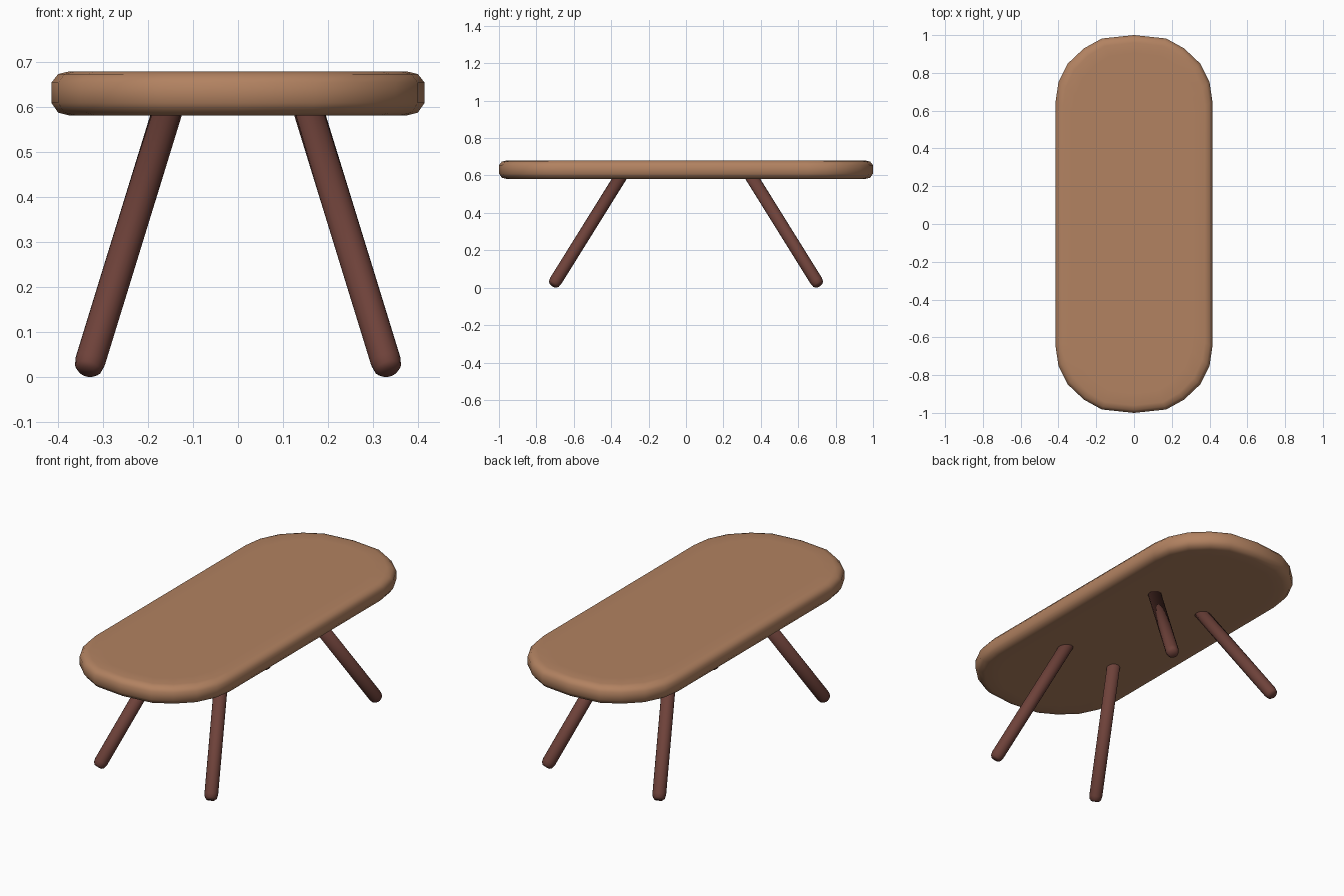
import bpy, bmesh, math
from mathutils import Vector

cube = bpy.data.objects.get("Cube")
if cube:
    bpy.data.objects.remove(cube)


def material(name, rgb):
    m = bpy.data.materials.new(name)
    m.use_nodes = True
    m.diffuse_color = (*rgb, 1)
    m.node_tree.nodes["Principled BSDF"].inputs["Base Color"].default_value = (*rgb, 1)
    return m


def loft(name, rings, mat):
    """Skin a stack of closed rings and cap both ends."""
    bm = bmesh.new()
    loops = [[bm.verts.new(p) for p in ring] for ring in rings]
    n = len(loops[0])
    for a, b in zip(loops, loops[1:]):
        for i in range(n):
            j = (i + 1) % n
            bm.faces.new((a[i], a[j], b[j], b[i]))
    bm.faces.new(loops[0][::-1])
    bm.faces.new(loops[-1])
    bmesh.ops.recalc_face_normals(bm, faces=bm.faces)
    me = bpy.data.meshes.new(name)
    bm.to_mesh(me)
    bm.free()
    me.materials.append(mat)
    for p in me.polygons:
        p.use_smooth = True
    ob = bpy.data.objects.new(name, me)
    bpy.context.collection.objects.link(ob)
    return ob


light_wood = material("light wood", (0.445, 0.223, 0.119))
dark_wood = material("dark red wood", (0.156, 0.054, 0.042))

# Table top: a long rounded outline, mirrored from one corner
corner = [(0.415, 0.65), (0.4, 0.75), (0.35, 0.85), (0.265, 0.93), (0.17, 0.982)]
half = corner + [(0, 1)] + [(-x, y) for x, y in reversed(corner)]
outline = half + [(-x, -y) for x, y in half]

# Rounded edge, as inset and height
edge = [(0.1, 0.582), (0.04, 0.582), (0.015, 0.588), (0, 0.61),
        (0, 0.655), (0.015, 0.674), (0.04, 0.68), (0.1, 0.68)]
loft("table_top",
     [[(x * (1 - d / 0.415), y * (1 - d), z) for x, y in outline] for d, z in edge],
     light_wood)

# Splayed legs with rounded feet; profile as distance from foot and radius
top = Vector((0.147, 0.33, 0.625))
foot = Vector((0.336, 0.712, 0.0115))
length = (top - foot).length
profile = [(0, 0.02), (0.01, 0.03), (0.03, 0.034), (length, 0.034)]
for end, sy in (("front", -1), ("back", 1)):
    for side, sx in (("left", 1), ("right", -1)):
        mirror = Vector((sx, sy, 1))
        start = foot * mirror
        axis = ((top - foot) * mirror).normalized()
        u = axis.cross(Vector((0, 0, 1))).normalized()
        v = axis.cross(u)
        angles = [math.tau * i / 16 for i in range(16)]
        rings = [[start + axis * t + (u * math.cos(a) + v * math.sin(a)) * r
                  for a in angles] for t, r in profile]
        loft(f"{end}_{side}_leg", rings, dark_wood)
